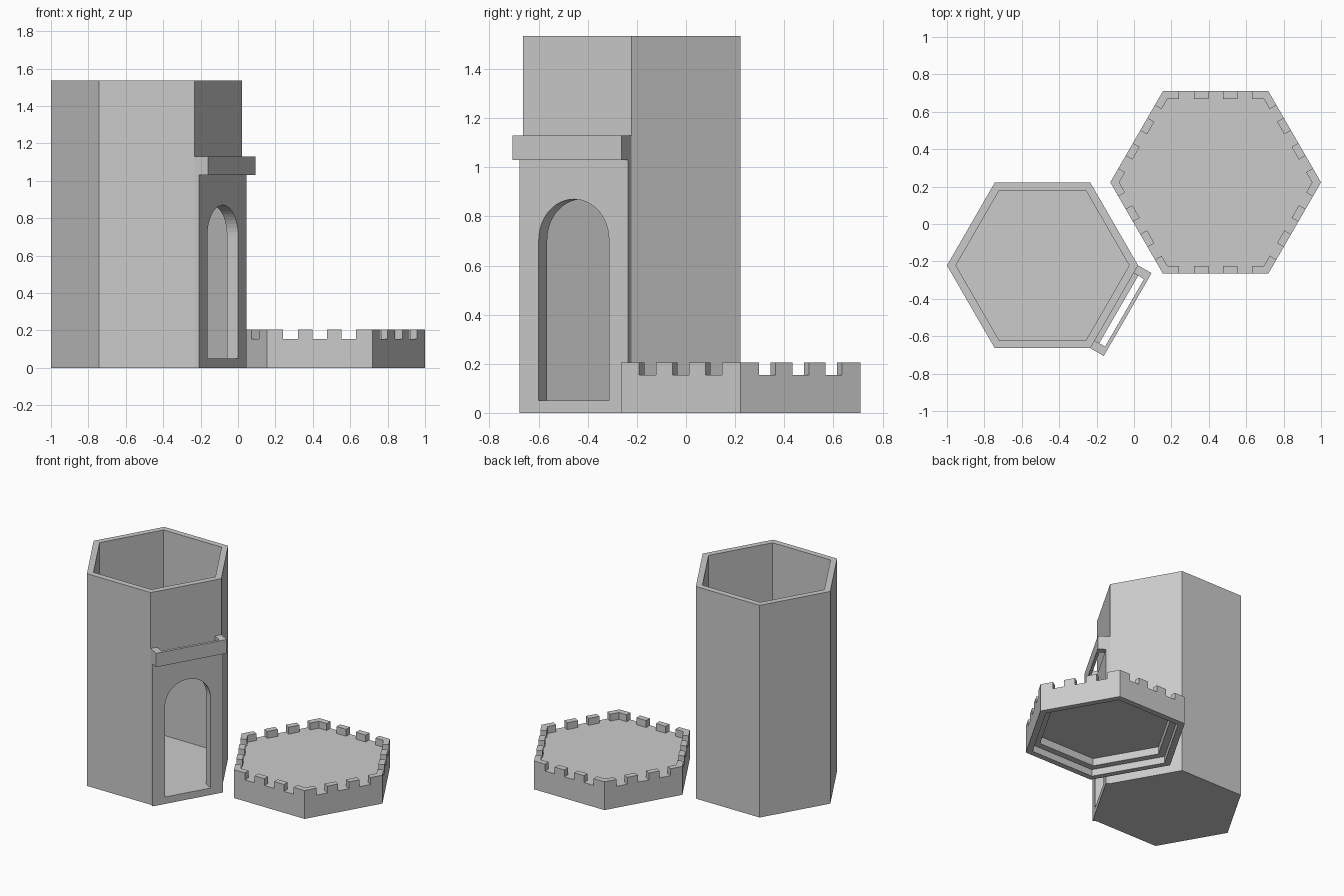
import bpy, bmesh
from math import sin, cos, pi, radians, sqrt
from mathutils import Matrix, Vector

if "Cube" in bpy.data.objects:
    bpy.data.objects.remove(bpy.data.objects["Cube"], do_unlink=True)

stone = bpy.data.materials.new("stone_grey")
stone.use_nodes = True
GREY = (0.6, 0.6, 0.6, 1)
stone.diffuse_color = GREY
stone.node_tree.nodes["Principled BSDF"].inputs["Base Color"].default_value = GREY

WALL = 0.0415            # wall thickness
COS30 = sqrt(3) / 2


def make_object(name, bm, matrix):
    bmesh.ops.recalc_face_normals(bm, faces=bm.faces)
    mesh = bpy.data.meshes.new(name)
    bm.to_mesh(mesh)
    bm.free()
    mesh.materials.append(stone)
    obj = bpy.data.objects.new(name, mesh)
    obj.matrix_world = matrix
    bpy.context.collection.objects.link(obj)
    return obj


def add_prism(bm, outline, offset, matrix=Matrix()):
    """Extrude a flat outline of 3D points by an offset vector."""
    face = bm.faces.new([bm.verts.new(matrix @ Vector(p)) for p in outline])
    ext = bmesh.ops.extrude_face_region(bm, geom=[face], use_keep_orig=True)
    moved = [g for g in ext["geom"] if isinstance(g, bmesh.types.BMVert)]
    bmesh.ops.translate(bm, verts=moved, vec=offset)


def hex_shell(name, profile, matrix):
    """Six-sided loft through (radius, height) rings, capped at both ends."""
    bm = bmesh.new()
    rings = [[bm.verts.new((r * cos(i * pi / 3), r * sin(i * pi / 3), z))
              for i in range(6)] for r, z in profile]
    for a, b in zip(rings, rings[1:]):
        for i in range(6):
            j = (i + 1) % 6
            bm.faces.new((a[i], a[j], b[j], b[i]))
    bm.faces.new(rings[0])
    bm.faces.new(rings[-1])
    return make_object(name, bm, matrix)


def cut(obj, cutter):
    mod = obj.modifiers.new("opening", "BOOLEAN")
    mod.operation, mod.solver, mod.object = "DIFFERENCE", "EXACT", cutter
    graph = bpy.context.evaluated_depsgraph_get()
    mesh = bpy.data.meshes.new_from_object(obj.evaluated_get(graph))
    obj.modifiers.clear()
    obj.data = mesh


# Tower: open hexagonal tube with a floor
R = 0.511
R_IN = R - WALL / COS30
FLOOR, TOP = 0.05, 1.535
tower_at = Matrix.Translation((-0.489, -0.2215, 0))
tower = hex_shell("tower", [(R, 0), (R, TOP), (R_IN, TOP), (R_IN, FLOOR)], tower_at)

# Frame on the door side: x runs along the wall, -y points outward
door_at = tower_at @ Matrix.Rotation(radians(60), 4, "Z") @ Matrix.Translation((0, -R * COS30, 0))
half = R / 2

# Door panel laid on the wall
PANEL, PANEL_TOP = 0.028, 1.03
bm = bmesh.new()
add_prism(bm, [(-half, 0, 0), (half, 0, 0), (half, 0, PANEL_TOP), (-half, 0, PANEL_TOP)],
          (0, -PANEL, 0))
panel = make_object("door_panel", bm, door_at)

# Arched doorway through panel and wall
DOOR, SPRING = 0.165, 0.705
arch = [(DOOR * cos(pi * i / 24), 0.15, SPRING + DOOR * sin(pi * i / 24)) for i in range(25)]
bm = bmesh.new()
add_prism(bm, [(-DOOR, 0.15, FLOOR), (DOOR, 0.15, FLOOR)] + arch, (0, -0.3, 0))
cutter = make_object("doorway_cutter", bm, door_at)
cutter.hide_render = True
for part in (tower, panel):
    cut(part, cutter)
bpy.data.objects.remove(cutter, do_unlink=True)

# Slotted bracket above the door
DEPTH, BAR, END = 0.083, 0.019, 0.047
a, d = half - END, -DEPTH + BAR
bm = bmesh.new()
add_prism(bm, [(x, y, PANEL_TOP) for x, y in
               [(-half, 0), (-half, -DEPTH), (half, -DEPTH), (half, 0),
                (a, 0), (a, d), (-a, d), (-a, 0)]], (0, 0, 0.1))
make_object("gate_slot_bracket", bm, door_at)

# Roof: flat deck, hollow below with a ledge that seats on the tower
RR = 0.5635
RR_IN = RR - WALL / COS30
DECK, MERLON = 0.155, 0.05
roof_at = Matrix.Translation((0.4365, 0.2225, 0))
hex_shell("roof_deck", [(RR, DECK), (RR, 0), (RR_IN, 0), (RR_IN, 0.05),
                        (R_IN, 0.05), (R_IN, 0.105)], roof_at)

# Battlements: a bent merlon on each corner, two straight ones on each side
GAP = 0.078
LEG = RR / 2 - 2.5 * GAP
bm = bmesh.new()
for k in range(6):
    turn = Matrix.Rotation(k * pi / 3, 4, "Z")
    px, py = RR - LEG / 2, LEG * COS30
    qx, qy = px - WALL * COS30, py - WALL / 2
    add_prism(bm, [(x, y, DECK) for x, y in
                   [(RR, 0), (px, py), (qx, qy), (RR_IN, 0), (qx, -qy), (px, -py)]],
              (0, 0, MERLON), turn)
    side = Matrix.Rotation(k * pi / 3 + pi / 6, 4, "Z")
    outer = RR * COS30
    for s in (-1, 1):
        y0, y1 = s * GAP / 2, s * GAP * 1.5
        add_prism(bm, [(outer, y0, DECK), (outer, y1, DECK),
                       (outer - WALL, y1, DECK), (outer - WALL, y0, DECK)],
                  (0, 0, MERLON), side)
make_object("battlements", bm, roof_at)
